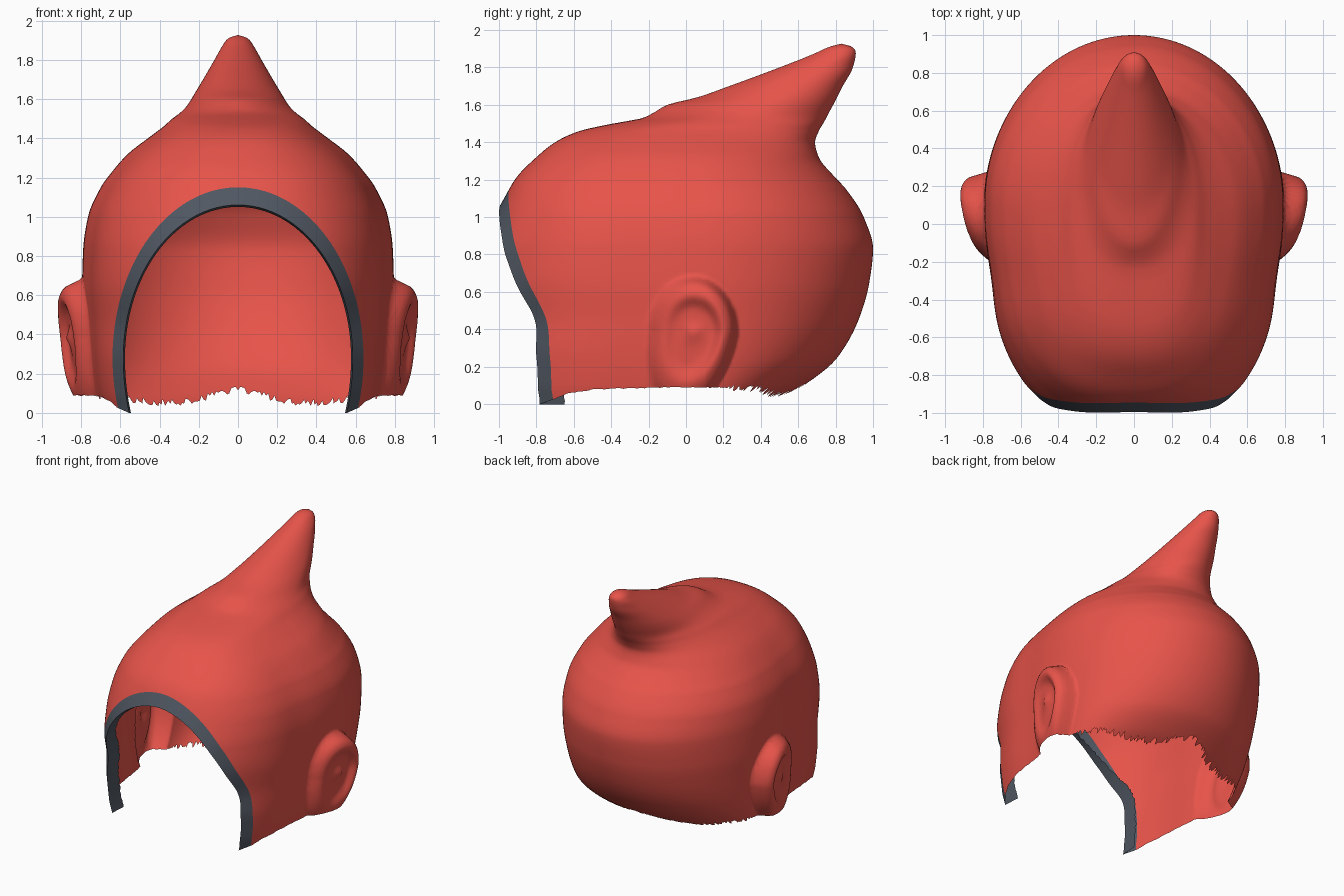
import bpy, bmesh, random
from math import sin, cos, asin, atan2, exp, hypot, pi, sqrt, radians

random.seed(4)
if "Cube" in bpy.data.objects:
    bpy.data.objects.remove(bpy.data.objects["Cube"], do_unlink=True)


def make_material(name, rgb):
    mat = bpy.data.materials.new(name)
    mat.use_nodes = True
    mat.diffuse_color = (*rgb, 1)
    mat.node_tree.nodes["Principled BSDF"].inputs["Base Color"].default_value = (*rgb, 1)
    return mat


red = make_material("coral red", (0.8, 0.088, 0.068))
grey = make_material("slate grey", (0.08, 0.095, 0.12))


def smooth_lookup(keys, x):
    """Monotone cubic interpolation of key rows, the first column being the position."""
    x = min(max(x, keys[0][0]), keys[-1][0])
    i = 0
    while i < len(keys) - 2 and x > keys[i + 1][0]:
        i += 1
    step = keys[i + 1][0] - keys[i][0]
    s = (x - keys[i][0]) / step

    def slope(j, c):
        return (keys[j + 1][c] - keys[j][c]) / (keys[j + 1][0] - keys[j][0])

    def tangent(j, c):
        if j == 0:
            return slope(0, c)
        if j == len(keys) - 1:
            return slope(j - 1, c)
        before, after = slope(j - 1, c), slope(j, c)
        return 2 * before * after / (before + after) if before * after > 0 else 0

    result = []
    for c in range(1, len(keys[0])):
        a, b = keys[i][c], keys[i + 1][c]
        blend = s * s * (3 - 2 * s)
        result.append(a + (b - a) * blend
                      + step * tangent(i, c) * s * (1 - s) ** 2
                      - step * tangent(i + 1, c) * s * s * (1 - s))
    return result


def mirrored_grid(name, rows, mat):
    """Skin a grid of points for the +x half and mirror it."""
    bm = bmesh.new()
    grid = [[bm.verts.new(p) for p in row] for row in rows]
    for lower, upper in zip(grid, grid[1:]):
        for c in range(len(lower) - 1):
            bm.faces.new((lower[c], lower[c + 1], upper[c + 1], upper[c]))
    bmesh.ops.remove_doubles(bm, verts=bm.verts, dist=0.0002)
    mesh = bpy.data.meshes.new(name)
    bm.to_mesh(mesh)
    bm.free()
    mesh.materials.append(mat)
    obj = bpy.data.objects.new(name, mesh)
    bpy.context.collection.objects.link(obj)
    bpy.ops.object.select_all(action="DESELECT")
    obj.select_set(True)
    bpy.context.view_layer.objects.active = obj
    bpy.ops.object.shade_smooth_by_angle(angle=radians(65))
    mirror = obj.modifiers.new("Mirror", "MIRROR")
    mirror.merge_threshold = 0.001


# Hood sections: height, half width, front y, back y, y of the widest point
SECTIONS = [
    (0, .72, -1.13, .45, .1), (.1, .75, -1.13, .63, .1), (.25, .77, -1.13, .81, .1),
    (.47, .785, -1.09, .93, .1), (.65, .795, -1.1, .98, .1), (.83, .79, -1.07, 1, .1),
    (1, .765, -1.01, .95, .1), (1.15, .7, -.945, .855, .08), (1.22, .65, -.9, .79, .06),
    (1.32, .562, -.8, .71, .05), (1.4, .46, -.7, .69, .05), (1.46, .38, -.57, .71, .08),
    (1.5, .335, -.39, .733, .12), (1.53, .295, -.23, .75, .2), (1.56, .265, -.17, .765, .3),
    (1.6, .238, -.1, .787, .4), (1.64, .214, .06, .808, .48), (1.7, .178, .23, .838, .58),
    (1.8, .12, .5, .892, .72), (1.88, .074, .7, .908, .82), (1.91, .05, .765, .89, .83),
    (1.927, 0, .83, .83, .83),
]
# Ragged lower rim: position from face opening to nape, height
RIM = [(0, .025), (.04, .055), (.12, .08), (.3, .09), (.55, .08), (.78, .05), (1, .12)]
# Ear relief from its hollow out to its border: radius, lift
EAR = [(0, .1), (.22, .08), (.42, .085), (.68, .135), (.84, .115), (.94, .05), (1, 0)]

# Face opening: one ellipse for the hood edge, a smaller one for the trim
CENTRE, OUTER_X, OUTER_Z, INNER_X, INNER_Z = .28, .64, .87, .585, .78
ARCH_TOP = CENTRE + OUTER_Z
COLUMNS = 150
START = -asin(CENTRE / OUTER_Z)


def ear_lift(y, z):
    """Sideways swell of the ear, strongest toward the back and open at the lobe."""
    v = (z - .385) / (.3 if z > .385 else .42)
    low = max(-v, 0)
    h = (y - .04 + .07 * low) / .24
    r = hypot(h, v)
    if r >= 1:
        return 0
    flare = 1 - r * (.38 - .38 * cos(atan2(v, h) - .35))
    return smooth_lookup(EAR, r)[0] * flare


def hood_point(z, u):
    width, front, back, middle = smooth_lookup(SECTIONS, z)
    power = 2.5 - .5 * min(max((z - 1.48) / .12, 0), 1)
    edge = 0
    if z < ARCH_TOP - 1e-6:
        edge = OUTER_X * sqrt(1 - ((z - CENTRE) / OUTER_Z) ** 2)
    first = asin(min(1, edge / width) ** (power / 2)) if edge else 0
    a = first + (pi - first) * u
    if a < pi / 2:
        x = width * max(sin(a), 0) ** (2 / power)
        y = middle - (middle - front) * max(cos(a), 0) ** (2 / power)
    else:
        x = width * max(sin(a), 0)
        y = middle - (back - middle) * cos(a)
    # Slight waist in front of the ears
    x *= 1 - .025 * exp(-((y + .3) / .2) ** 2)
    x += ear_lift(y, z)
    return (x if x > 1e-5 else 0, y, z)


rim = []
for c in range(COLUMNS + 1):
    u = c / COLUMNS
    ragged = random.uniform(-.018, .018) if u > .4 else random.uniform(-.003, .003)
    rim.append(smooth_lookup(RIM, u)[0] + (ragged if c else 0))

# Hood with its swept-back horn and raised ears, all one shell
ARCH_STEPS, CROWN_STEPS = 90, 60
turns = [START + (pi / 2 - START) * i / ARCH_STEPS for i in range(ARCH_STEPS + 1)]
heights = [CENTRE + OUTER_Z * sin(t) for t in turns]
heights += [ARCH_TOP + (SECTIONS[-1][0] - ARCH_TOP) * (i + 1) / CROWN_STEPS
            for i in range(CROWN_STEPS)]
hood_rows = [[hood_point(max(z, rim[c]), c / COLUMNS) for c in range(COLUMNS + 1)]
             for z in heights]
mirrored_grid("hood_with_ears", hood_rows, red)

# Trim around the face opening, deeper at the cheeks, with a ragged return inside
trim_rows = []
for t, row in zip(turns, hood_rows):
    edge = row[0]
    x = 0 if t > pi / 2 - 1e-6 else INNER_X * cos(t)
    z = CENTRE + INNER_Z * sin(t) - .03 * max(t / START, 0)
    cheek = min(max((.5 - z) / .2, 0), 1)
    side = min(max((.95 - z) / .4, 0), 1)
    front = edge[1] - .05 - .022 * cheek
    depth = .05 + .08 * side + random.uniform(-.008, .008)
    trim_rows.append([(x * .985, front + depth, z - .01 * max(sin(t), 0)),
                      (x, front, z), edge])
mirrored_grid("face_trim", trim_rows, grey)
